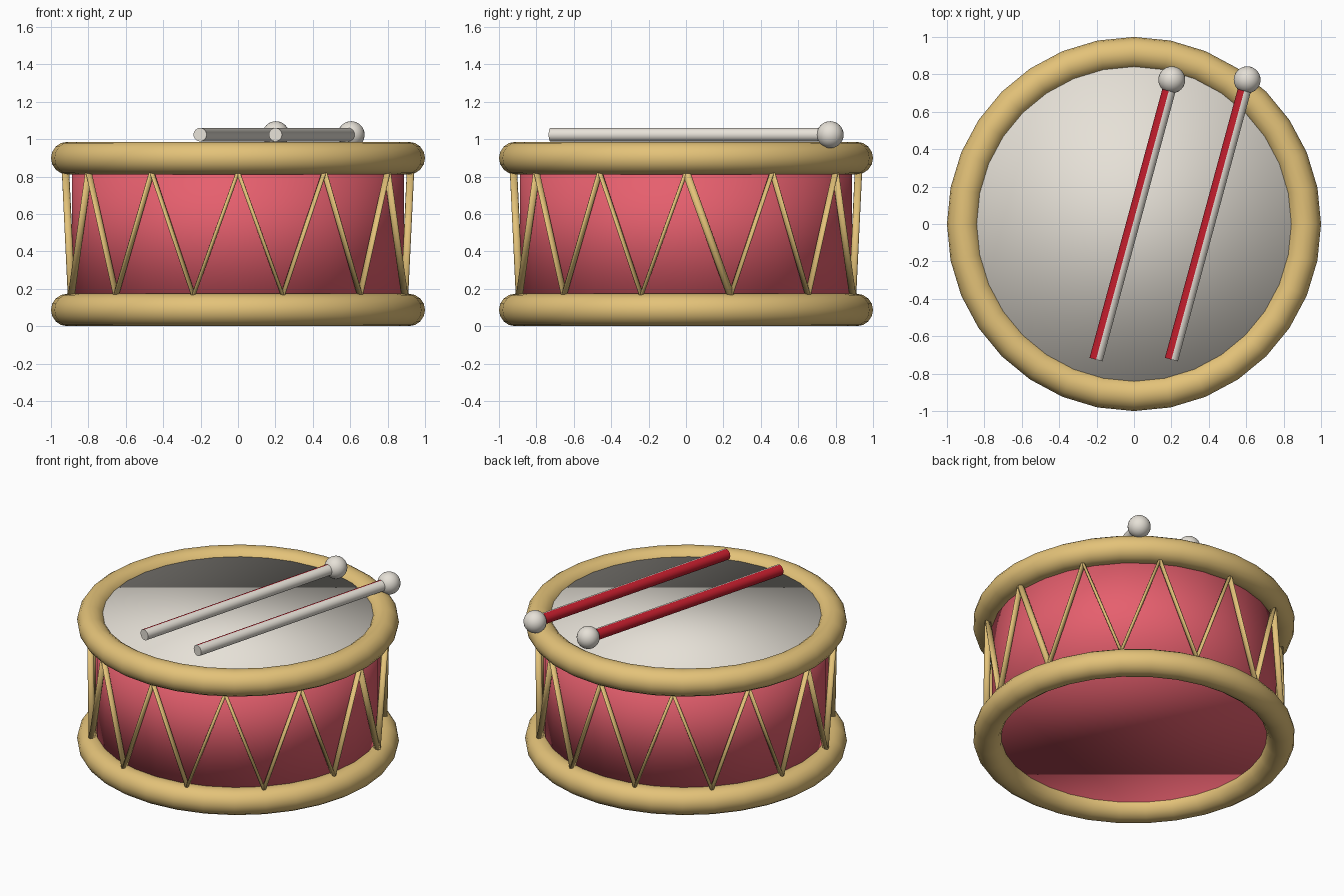
import bpy, bmesh
from math import sin, cos, radians
from mathutils import Matrix, Vector

cube = bpy.data.objects.get("Cube")
if cube:
    bpy.data.objects.remove(cube)


def material(name, r, g, b):
    m = bpy.data.materials.new(name)
    m.diffuse_color = (r, g, b, 1)
    m.use_nodes = True
    m.node_tree.nodes["Principled BSDF"].inputs["Base Color"].default_value = (r, g, b, 1)
    return m


GOLD = material("gold", 0.77, 0.54, 0.19)
PINK = material("rose red", 0.79, 0.115, 0.155)
SKIN = material("pale skin", 0.79, 0.75, 0.68)
RED = material("deep red", 0.53, 0.012, 0.025)


def finish(name, bm, *mats):
    """Turn a bmesh into a smooth-shaded object."""
    for f in bm.faces:
        f.smooth = True
    mesh = bpy.data.meshes.new(name)
    bm.to_mesh(mesh)
    bm.free()
    for m in mats:
        mesh.materials.append(m)
    obj = bpy.data.objects.new(name, mesh)
    bpy.context.collection.objects.link(obj)


def rod(bm, a, b, side, half_side, half_other, segments):
    """Elliptical rod from a to b, with half_side measured along side."""
    axis = (b - a).normalized()
    u = (side - axis * side.dot(axis)).normalized()
    v = axis.cross(u)
    m = Matrix((u * half_side, v * half_other, axis * (b - a).length)).transposed().to_4x4()
    m.translation = (a + b) / 2
    bmesh.ops.create_cone(bm, cap_ends=True, segments=segments, radius1=1, radius2=1,
                          depth=1, matrix=m)


def around(angle, radius, z):
    return Vector((radius * cos(angle), radius * sin(angle), z))


# Drum shell with the skin as its top cap
BASE, TOP = 0.088, 0.945
bm = bmesh.new()
bmesh.ops.create_cone(bm, cap_ends=True, segments=32, radius1=0.887, radius2=0.887,
                      depth=TOP - BASE, matrix=Matrix.Translation((0, 0, (BASE + TOP) / 2)))
bm.normal_update()
for f in bm.faces:
    f.material_index = int(f.normal.z > 0.5)
finish("drum_shell", bm, PINK, SKIN)

# Round hoops at the bottom and top
for name, z in (("bottom_hoop", 0.087), ("top_hoop", 0.899)):
    bpy.ops.mesh.primitive_torus_add(location=(0, 0, z), major_segments=32, minor_segments=16,
                                     major_radius=0.913, minor_radius=0.087)
    hoop = bpy.context.object
    hoop.name = name
    hoop.data.materials.append(GOLD)
    bpy.ops.object.shade_smooth()

# Zigzag tension cords, flattened against the hoops; the first one is heavier
bm = bmesh.new()
STEP = radians(15)
for i in range(24):
    ends = [around(k * STEP, 0.922, 0.165 if k % 2 else 0.825) for k in (i, i + 1)]
    radial = around((i + 0.5) * STEP, 1, 0)
    rod(bm, ends[0], ends[1], radial, 0.02, 0.021 if i == 0 else 0.0105, 8)
finish("tension_cords", bm, GOLD)

# Drumsticks, two-tone along their length, with ball tips
for name, x in (("left_drumstick", 0.405), ("right_drumstick", 0.002)):
    tail = Vector((x - 0.205, -0.725, 1.024))
    tip = Vector((x + 0.2, 0.771, 1.024))
    axis = (tip - tail).normalized()
    across = axis.cross(Vector((0, 0, 1)))
    bm = bmesh.new()
    rod(bm, tail, tip, across, 0.036, 0.036, 24)
    bm.normal_update()
    for f in bm.faces:
        f.material_index = int(f.normal.dot(across) < -0.01)
    for e in bm.edges:
        e.smooth = e.calc_face_angle() < 1
    finish(name, bm, SKIN, RED)

    bm = bmesh.new()
    bmesh.ops.create_uvsphere(bm, u_segments=24, v_segments=16, radius=0.072,
                              matrix=Matrix.Translation(tip))
    finish(name + "_tip", bm, SKIN)
